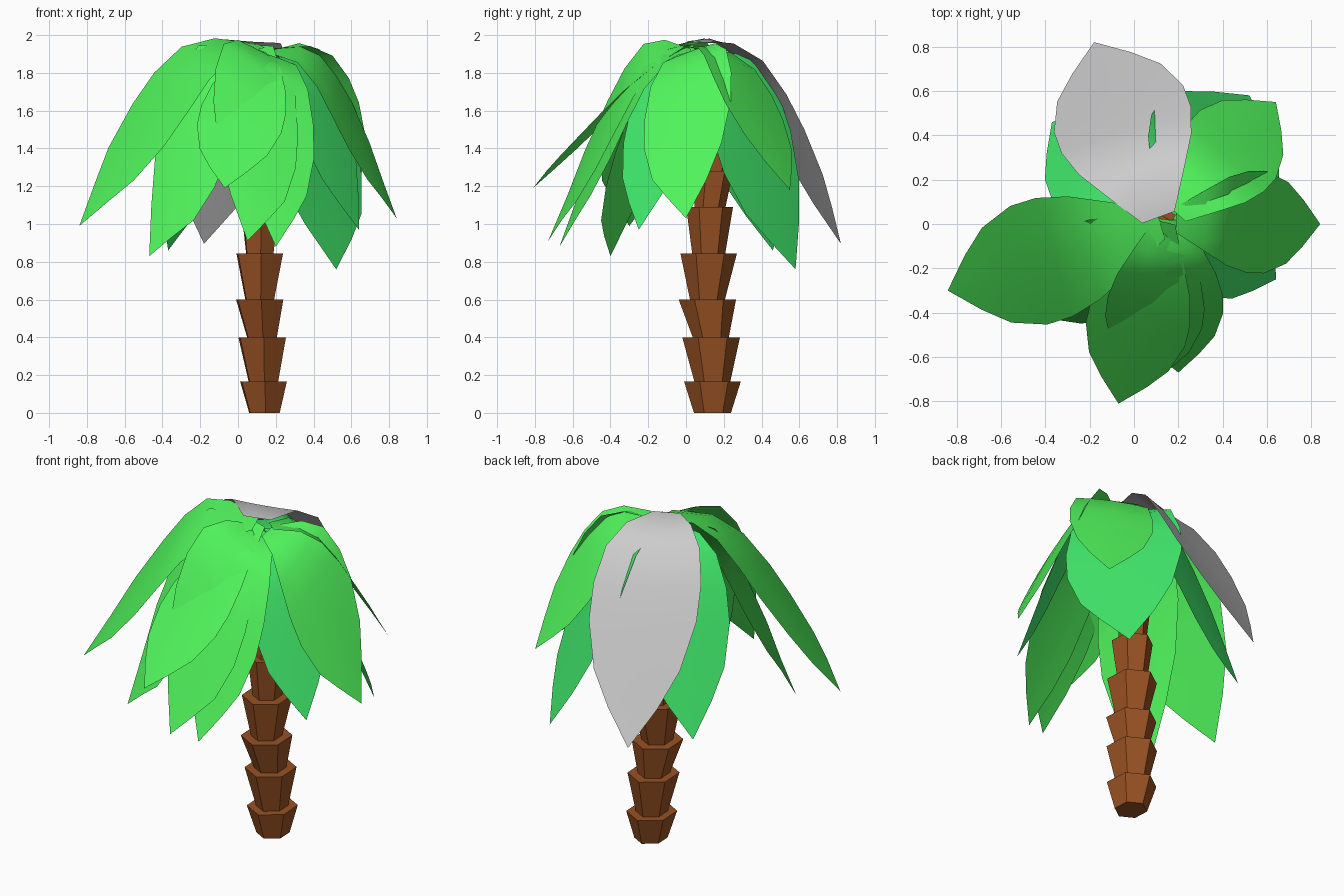
import bpy, bmesh, math
from mathutils import Vector

if "Cube" in bpy.data.objects:
    bpy.data.objects.remove(bpy.data.objects["Cube"])


def material(name, rgb):
    m = bpy.data.materials.new(name)
    m.diffuse_color = (*rgb, 1)
    m.use_nodes = True
    m.node_tree.nodes["Principled BSDF"].inputs["Base Color"].default_value = m.diffuse_color
    return m


BARK = material("bark", (0.32, 0.085, 0.017))
GREEN = material("leaf_green", (0.08, 0.90, 0.105))
TEAL = material("leaf_teal", (0.053, 0.83, 0.15))


def finish(bm, name, mat, smooth):
    mesh = bpy.data.meshes.new(name)
    bm.to_mesh(mesh)
    bm.free()
    for p in mesh.polygons:
        p.use_smooth = smooth
    if mat:
        mesh.materials.append(mat)
    obj = bpy.data.objects.new(name, mesh)
    bpy.context.collection.objects.link(obj)


# Trunk: stacked six-sided cups, each flaring upwards
def trunk_segment(i, low, high):
    bm = bmesh.new()
    rings = []
    for x, y, z, r in (low, high):
        rings.append([bm.verts.new((x + 0.92 * r * math.sin(k * math.pi / 3 + 0.06),
                                    y - r * math.cos(k * math.pi / 3 + 0.06), z))
                      for k in range(6)])
    for k in range(6):
        n = (k + 1) % 6
        bm.faces.new((rings[0][k], rings[0][n], rings[1][n], rings[1][k]))
    bm.faces.new(rings[0][::-1])
    bm.faces.new(rings[1])
    finish(bm, f"trunk_segment_{i}", BARK, False)


# x, y, z, radius of each rim, and radius of the foot of the cup below it
RIMS = [(0.135, 0.140, 0.165, 0.150, 0.098), (0.128, 0.133, 0.40, 0.153, 0.090),
        (0.115, 0.113, 0.60, 0.152, 0.090), (0.115, 0.120, 0.845, 0.150, 0.088),
        (0.118, 0.125, 1.09, 0.124, 0.085), (0.130, 0.150, 1.28, 0.100, 0.080),
        (0.150, 0.150, 1.50, 0.090, 0.070), (0.165, 0.110, 1.70, 0.080, 0.065),
        (0.170, 0.070, 1.84, 0.060, 0.060)]
px, py, pz = 0.14, 0.14, 0.0
for i, (x, y, z, r, foot) in enumerate(RIMS, 1):
    trunk_segment(i, (px, py, max(pz - 0.02, 0), foot), (x, y, z, r))
    px, py, pz = x, y, z

# Leaf: (distance along leaf, fall, width) shared by all leaves
PROFILE = [(0, 0.02, 0.25), (0.2, 0.02, 0.6), (0.36, 0.10, 0.87), (0.5, 0.26, 1.0),
           (0.62, 0.43, 1.0), (0.77, 0.65, 0.8), (0.88, 0.82, 0.46), (1, 1, 0)]


# roll tips the blade sideways, straight flattens the arch, droop bends the edges
def leaf(name, base, tip, top, half, mat=GREEN, roll=0.0, straight=0.0, droop=0.08):
    base, tip_xy = Vector(base), Vector(tip[:2])
    d = (tip_xy - base).normalized()
    side = Vector((-d.y, d.x))
    bm = bmesh.new()
    rows = []
    for t, fall, width in PROFILE:
        fall += (t - fall) * straight
        mid = base.lerp(tip_xy, t)
        z = top + (tip[2] - top) * fall
        row = []
        for s in (-1, -0.5, 0, 0.5, 1):
            p = mid + side * (s * half * width)
            # the roll grows from the level crown, then eases off at the tip
            twist = roll * min(1, 0.4 + 1.4 * t, 2.2 - 1.6 * t)
            dz = half * (twist * s * width - droop * (s * width) ** 2)
            row.append(bm.verts.new((p.x, p.y, z + dz)))
        rows.append(row)
    for a, b in zip(rows, rows[1:]):
        for j in range(4):
            bm.faces.new((a[j], b[j], b[j + 1], a[j + 1]))
    bmesh.ops.remove_doubles(bm, verts=bm.verts, dist=1e-5)
    finish(bm, name, mat, True)


# Upper crown
leaf("leaf_left", (0.12, 0.0), (-0.84, -0.30, 0.99), 1.965, 0.28, roll=-0.4)
leaf("leaf_back_grey", (0.11, 0.03), (-0.18, 0.82, 0.895), 1.985, 0.31, None, roll=0.1, droop=-0.05)
leaf("leaf_right", (0.19, 0.02), (0.84, 0.0, 1.03), 1.93, 0.23, roll=0.55)
leaf("leaf_back_right", (0.19, 0.05), (0.64, 0.55, 1.18), 1.945, 0.23, roll=-0.2)
leaf("leaf_front", (0.13, 0.01), (-0.07, -0.81, 1.19), 1.95, 0.23, roll=-0.1, straight=0.7)
leaf("leaf_front_high", (0.15, 0.02), (0.05, -0.73, 0.91), 1.93, 0.22, roll=-0.8)
# Lower crown
leaf("leaf_front_right_low", (0.18, 0.02), (0.20, -0.67, 0.88), 1.91, 0.21, roll=-0.5)
leaf("leaf_right_low", (0.18, 0.03), (0.64, -0.25, 0.97), 1.90, 0.22, TEAL, roll=0.25)
leaf("leaf_back_right_low", (0.17, 0.05), (0.52, 0.58, 0.76), 1.89, 0.32, TEAL, roll=0.35)
leaf("leaf_back_left_low", (0.11, 0.04), (-0.37, 0.46, 0.86), 1.91, 0.27, TEAL)
leaf("leaf_front_left_low", (0.11, 0.01), (-0.47, -0.40, 0.83), 1.89, 0.22, roll=-1.0)
